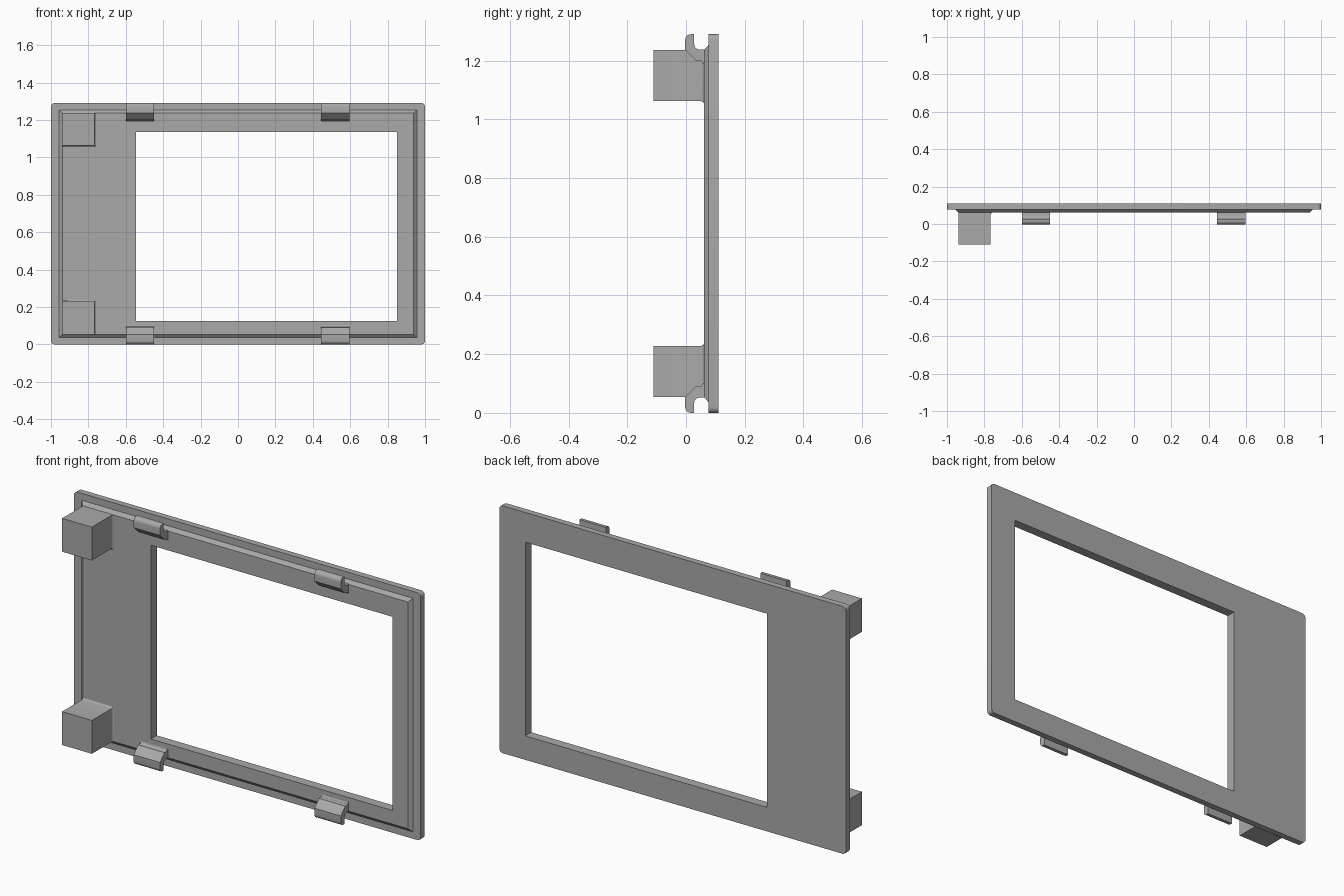
import bpy, bmesh, math

cube = bpy.data.objects.get("Cube")
if cube:
    bpy.data.objects.remove(cube)

HEIGHT = 1.29

grey = bpy.data.materials.new("plain grey")
grey.use_nodes = True
COLOUR = (0.4, 0.4, 0.4, 1)
grey.diffuse_color = COLOUR
grey.node_tree.nodes["Principled BSDF"].inputs["Base Color"].default_value = COLOUR


def loft(name, sections):
    """Closed solid through matching loops of points."""
    bm = bmesh.new()
    rings = [[bm.verts.new(p) for p in s] for s in sections]
    n = len(rings[0])
    for a, b in zip(rings, rings[1:]):
        for i in range(n):
            j = (i + 1) % n
            bm.faces.new((a[i], a[j], b[j], b[i]))
    bm.faces.new(rings[0])
    bm.faces.new(rings[-1])
    bmesh.ops.recalc_face_normals(bm, faces=bm.faces)
    mesh = bpy.data.meshes.new(name)
    bm.to_mesh(mesh)
    bm.free()
    mesh.materials.append(grey)
    obj = bpy.data.objects.new(name, mesh)
    bpy.context.collection.objects.link(obj)
    return obj


def rect(y, x0, x1, z0, z1):
    return [(x0, y, z0), (x1, y, z0), (x1, y, z1), (x0, y, z1)]


def rounded_rect(y, w, z0, z1, r, steps=5):
    corners = [(w - r, z1 - r), (r - w, z1 - r), (r - w, z0 + r), (w - r, z0 + r)]
    pts = []
    for k, (cx, cz) in enumerate(corners):
        for s in range(steps + 1):
            a = math.pi / 2 * (k + s / steps)
            pts.append((cx + r * math.cos(a), y, cz + r * math.sin(a)))
    return pts


def arc(cy, cz, r, start, end, steps=5):
    angles = [math.radians(start + (end - start) * i / steps) for i in range(steps + 1)]
    return [(cy + r * math.cos(a), cz + r * math.sin(a)) for a in angles]


def smooth(obj):
    bpy.ops.object.select_all(action="DESELECT")
    obj.select_set(True)
    bpy.context.view_layer.objects.active = obj
    bpy.ops.object.shade_smooth_by_angle(angle=math.radians(30))


# Bezel plate and the chamfered step on its front
plate = loft("bezel_plate", [rounded_rect(y, 1, 0, HEIGHT, 0.02) for y in (0.077, 0.11)])
step = loft("chamfered_step", [
    rect(0.09, -0.956, 0.956, 0.036, 1.254),
    rect(0.077, -0.956, 0.956, 0.036, 1.254),
    rect(0.061, -0.938, 0.938, 0.054, 1.236)])

# Join the step to the plate, then cut the window through both
cutter = loft("window_cutter", [rect(y, -0.545, 0.85, 0.125, 1.135) for y in (-0.1, 0.3)])
cutter.hide_render = True
cutter.hide_viewport = True
for tool, operation in ((step, "UNION"), (cutter, "DIFFERENCE")):
    mod = plate.modifiers.new(operation.lower(), "BOOLEAN")
    mod.operation = operation
    mod.object = tool
    mod.solver = "EXACT"
bpy.context.view_layer.objects.active = plate
for mod in list(plate.modifiers):
    bpy.ops.object.modifier_apply(modifier=mod.name)
for tool in (step, cutter):
    bpy.data.objects.remove(tool)
smooth(plate)

# Hook section (y, z): rounded tip, inner fillet, root, sloped back
hook = (arc(0.017, 0.02, 0.02, 180, 270) + [(0.028, 0)]
        + arc(0.046, 0.034, 0.018, 180, 90)
        + [(0.066, 0.052), (0.066, 0.104), (0.061, 0.1)]
        + arc(0.046, 0.102, 0.012, 0, -90, 3)
        + [(0.034, 0.09), (-0.003, 0.053)])

for level, flip in (("lower", False), ("upper", True)):
    def place(z):
        return HEIGHT - z if flip else z

    # Snap hooks
    for side, x0 in (("right", -0.6), ("left", 0.443)):
        clip = loft(f"{level}_{side}_snap_hook",
                    [[(x, y, place(z)) for y, z in hook] for x in (x0, x0 + 0.152)])
        smooth(clip)

    # Corner post with a small fillet at its foot
    flare = [(-0.11, 0)] + [(y, 0.012 - d) for y, d in
                            ((p[0], p[1]) for p in arc(0.05, 0, 0.012, 90, 0, 4))][::1]
    post = loft(f"{level}_post", [
        [(x, y, place(z)) for x, y, z in rect(y, -0.938, -0.766 + f, 0.054, 0.228 + f)]
        for y, f in flare])
    smooth(post)
